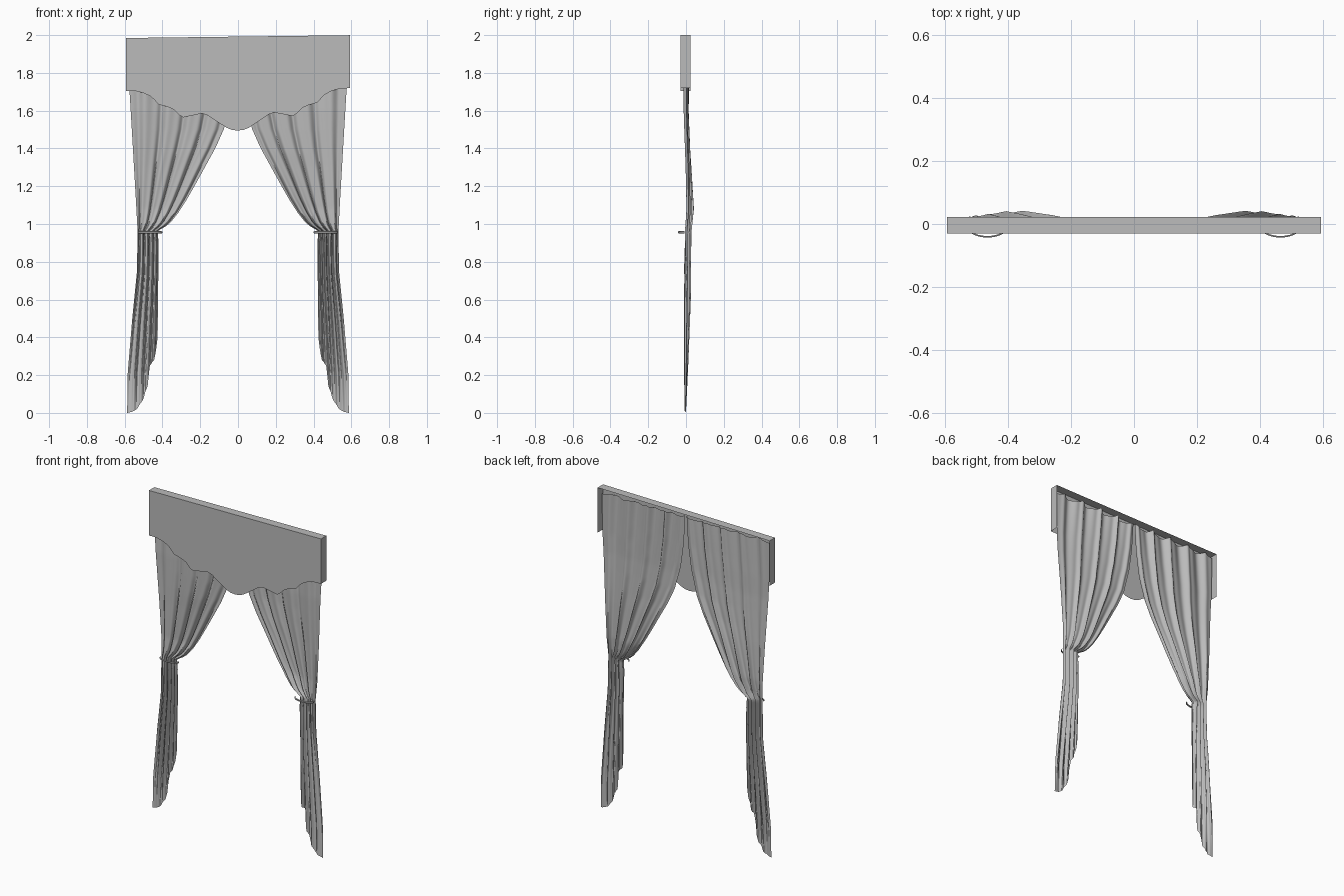
import bpy, bmesh
from math import sin, cos, pi

cube = bpy.data.objects.get("Cube")
if cube:
    bpy.data.objects.remove(cube, do_unlink=True)

fabric = bpy.data.materials.new("grey fabric")
fabric.use_nodes = True
GREY = (0.5, 0.5, 0.5, 1)
fabric.diffuse_color = GREY
fabric.node_tree.nodes["Principled BSDF"].inputs["Base Color"].default_value = GREY

TOP, TIE = 1.975, 0.96


def lookup(table, k):
    """Linear interpolation in a list of (key, value) with rising keys."""
    if k <= table[0][0]:
        return table[0][1]
    for (a, va), (b, vb) in zip(table, table[1:]):
        if k <= b:
            return va + (vb - va) * (k - a) / (b - a)
    return table[-1][1]


def make(name, bm, smooth=True):
    bmesh.ops.recalc_face_normals(bm, faces=bm.faces)
    mesh = bpy.data.meshes.new(name)
    bm.to_mesh(mesh)
    bm.free()
    mesh.materials.append(fabric)
    ob = bpy.data.objects.new(name, mesh)
    bpy.context.scene.collection.objects.link(ob)
    if smooth:
        bpy.ops.object.select_all(action="DESELECT")
        ob.select_set(True)
        bpy.context.view_layer.objects.active = ob
        bpy.ops.object.shade_smooth_by_angle(angle=1.0)
    return ob


def sheet(name, rows):
    """Surface through equal rows of points."""
    bm = bmesh.new()
    grid = [[bm.verts.new(p) for p in row] for row in rows]
    for r, s in zip(grid, grid[1:]):
        for i in range(len(r) - 1):
            bm.faces.new((r[i], r[i + 1], s[i + 1], s[i]))
    return make(name, bm)


# Pelmet: scalloped front sheet, two ends and a top board, open behind
scallop = [(0, 1.495), (.03, 1.498), (.06, 1.51), (.12, 1.55), (.16, 1.577), (.19, 1.588),
           (.24, 1.578), (.29, 1.568), (.31, 1.58), (.34, 1.61), (.37, 1.624), (.42, 1.638),
           (.44, 1.66), (.46, 1.68), (.5, 1.7), (.54, 1.71), (.593, 1.712)]
HALF, FRONT, BACK = 0.593, -0.03, 0.023


def tilt(x, z):
    return z + 0.0125 * x


xs = [-k for k, _ in reversed(scallop[1:])] + [k for k, _ in scallop]
sheet("pelmet_front", [[(x, FRONT, tilt(x, 1.992)) for x in xs],
                       [(x, FRONT, tilt(x, lookup(scallop, abs(x)))) for x in xs]])
sheet("pelmet_top", [[(x, y, tilt(x, 1.992)) for x in (-HALF, HALF)] for y in (FRONT, BACK)])
for side, x in (("right", -HALF), ("left", HALF)):
    sheet("pelmet_end_" + side, [[(x, y, tilt(x, z)) for y in (FRONT, BACK)]
                                 for z in (1.992, 1.712)])

# Curtain outline: inner and outer edge by height, hem height across the width
inner = [(.4, .425), (.9, .42), (.96, .425), (.975, .405), (.985, .385), (1.01, .355),
         (1.06, .315), (1.13, .27), (1.2, .23), (1.3, .175), (1.4, .12), (1.5, .075),
         (1.65, .035), (1.8, .014), (TOP, .004)]
outer = [(0, .587), (.2, .585), (.5, .56), (.75, .535), (.96, .532), (1.4, .557), (1.72, .576),
         (TOP, .578)]
hem = [(0, .4), (.12, .28), (.28, .25), (.33, .14), (.48, .075), (.65, .025), (.85, .005), (1, 0)]
# Fold depth and backward bulge by height
depth = [(0, .003), (.2, .008), (.6, .014), (.96, .014), (1.2, .012), (1.6, .01), (TOP, .013)]
bulge = [(0, -.003), (.3, .003), (.7, .009), (.96, .005), (1.08, .014), (1.3, .01), (1.6, 0),
         (TOP, .002)]
COLS, UPPER, LOWER = 110, 60, 40


def cloth_point(u, z, height):
    a, b = lookup(inner, z), lookup(outer, z)
    phase = 2 * pi * (4.5 * u ** 0.85) + 0.5 * sin(3 * z)
    fine = 2.1 * phase + 2.5 * z
    fade = min(1, 6 * u + .15, 6 * (1 - u) + .15)
    y = lookup(bulge, z) + lookup(depth, z) * fade * (sin(phase) + .4 * sin(fine))
    # rolled edge that swells to the back above the tie
    roll = max(0, 1 - abs(z - 1.08) / .3)
    y += .012 * roll * sin(pi * min(1, u * 1.6))
    x = a + (b - a) * u + .012 * fade * (b - a) * cos(phase) * (1 + roll)
    return x, y, height


def curtain_rows(side):
    us = [i / COLS for i in range(COLS + 1)]
    rows = []
    for j in range(UPPER):
        t = j / UPPER
        z = TOP + (TIE - TOP) * (1 - (1 - t) ** 1.3)
        rows.append([cloth_point(u, z, z - .015 * (1 - t) ** 8 * abs(sin(4.5 * pi * u)))
                     for u in us])
    for j in range(LOWER + 1):
        zs = [TIE + (lookup(hem, u) - TIE) * j / LOWER for u in us]
        rows.append([cloth_point(u, z, z) for u, z in zip(us, zs)])
    return [[(side * x, y, z) for x, y, z in row] for row in rows]


# Curtains and tie bands, mirrored
for name, side in (("left", 1), ("right", -1)):
    sheet("curtain_" + name, curtain_rows(side))
    arc = [pi + pi * i / 20 for i in range(21)]
    sheet("tie_band_" + name,
          [[(side * (.465 + r * cos(a)), -.008 + (r - .03) * sin(a), z) for a in arc]
           for r, z in ((.06, .95), (.065, .953), (.065, .959), (.06, .962))])
